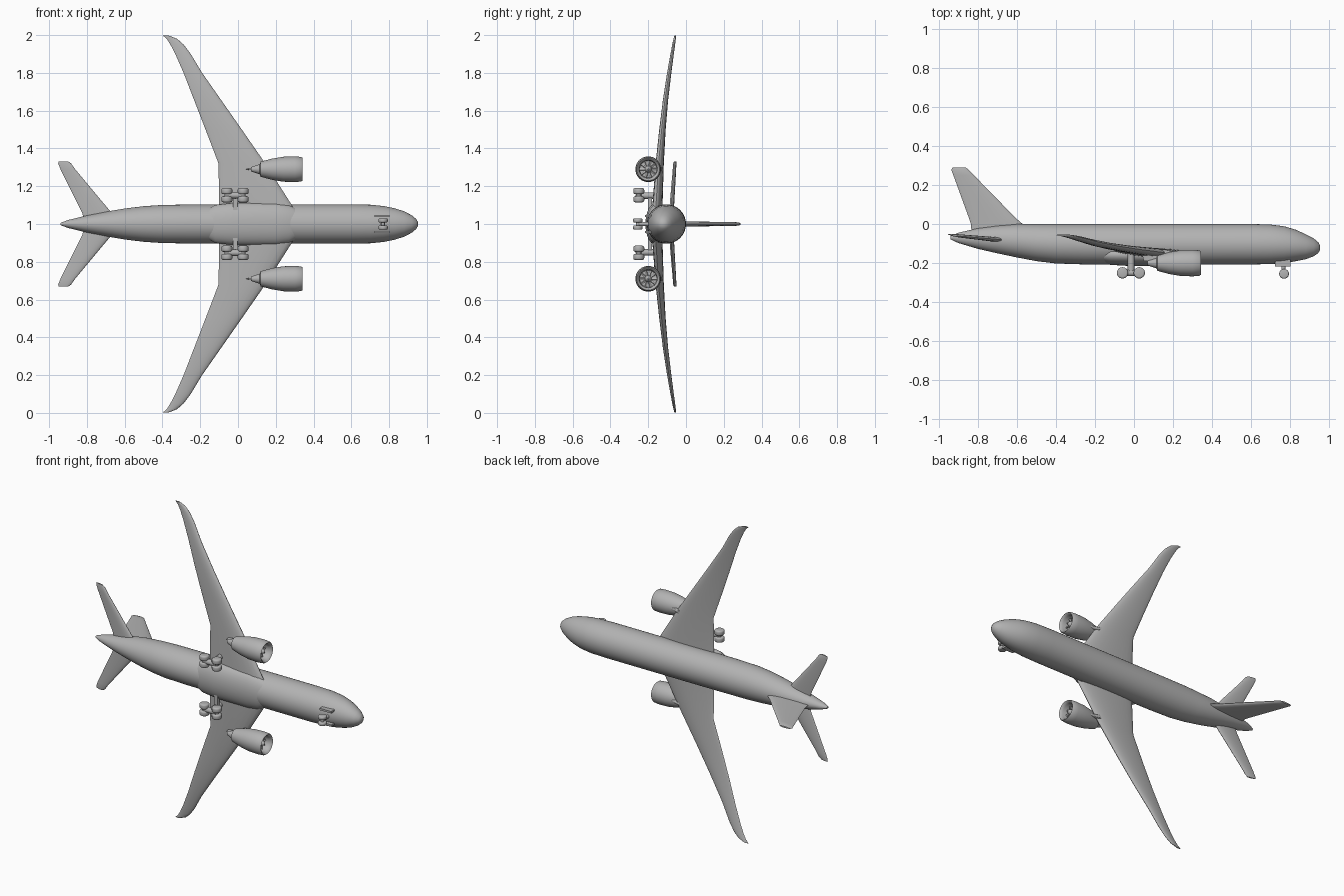
import bpy, bmesh, math
from mathutils import Vector, Matrix

if "Cube" in bpy.data.objects:
    bpy.data.objects.remove(bpy.data.objects["Cube"])

# Nose points to +x, the aircraft's upper side to +y, wings spread along z about z = 1
grey = bpy.data.materials.new("light_grey")
grey.diffuse_color = (0.45, 0.45, 0.45, 1)
grey.use_nodes = True
grey.node_tree.nodes["Principled BSDF"].inputs["Base Color"].default_value = grey.diffuse_color
TAU = 2 * math.pi


def finish(name, bm, mirror=False, angle=40):
    bmesh.ops.recalc_face_normals(bm, faces=bm.faces)
    me = bpy.data.meshes.new(name)
    bm.to_mesh(me)
    bm.free()
    ob = bpy.data.objects.new(name, me)
    bpy.context.collection.objects.link(ob)
    ob.location = (0, 0, 1)
    me.materials.append(grey)
    if mirror:
        m = ob.modifiers.new("mirror", 'MIRROR')
        m.use_axis = (False, False, True)
    bpy.context.view_layer.objects.active = ob
    ob.select_set(True)
    bpy.ops.object.shade_smooth_by_angle(angle=math.radians(angle))
    ob.select_set(False)
    return ob


def loft(bm, rings):
    loops = [[bm.verts.new(p) for p in r] for r in rings]
    n = len(loops[0])
    for a, b in zip(loops, loops[1:]):
        for i in range(n):
            j = (i + 1) % n
            bm.faces.new((a[i], a[j], b[j], b[i]))
    bm.faces.new(loops[0])
    bm.faces.new(loops[-1][::-1])


def ellipse(x, y, ry, rz, z=0, n=40):
    return [(x, y + ry * math.cos(TAU * i / n), z + rz * math.sin(TAU * i / n))
            for i in range(n)]


def airfoil(le, te, y, thick, span, upright=False, twist=0.0, n=24):
    """Section between leading and trailing edge; twist lifts the trailing edge."""
    pts = []
    for i in range(n):
        t = TAU * i / n
        u = math.cos(t)
        x = (le + te) / 2 + (le - te) / 2 * u
        h = thick / 2 * math.sin(t) * (0.85 + 0.3 * u) - twist * u
        pts.append((x, span, h) if upright else (x, y + h, span))
    return pts


def cylinder(bm, centre, radius, length, axis='Z', n=24, bevel=0.0):
    rot = {'Z': Matrix(), 'Y': Matrix.Rotation(math.pi / 2, 4, 'X'),
           'X': Matrix.Rotation(math.pi / 2, 4, 'Y')}[axis]
    part = bmesh.new()
    bmesh.ops.create_cone(part, cap_ends=True, segments=n, radius1=radius, radius2=radius,
                          depth=length, matrix=Matrix.Translation(centre) @ rot)
    if bevel:
        rims = [e for e in part.edges if any(len(f.verts) > 4 for f in e.link_faces)]
        bmesh.ops.bevel(part, geom=rims, offset=bevel, segments=3, affect='EDGES', profile=0.5)
    tmp = bpy.data.meshes.new("tmp")
    part.to_mesh(tmp)
    part.free()
    bm.from_mesh(tmp)
    bpy.data.meshes.remove(tmp)


def box(bm, centre, size, rot=Matrix()):
    bmesh.ops.create_cube(bm, size=1, matrix=Matrix.Translation(centre) @ rot
                          @ Matrix.Diagonal((*size, 1)))


# Fuselage: x, top, bottom, half width
stations = [(-0.94, -0.062, -0.078, 0.006), (-0.90, -0.045, -0.097, 0.021),
            (-0.80, -0.022, -0.127, 0.045), (-0.70, -0.008, -0.15, 0.065),
            (-0.60, 0.0, -0.171, 0.082), (-0.50, 0.0, -0.19, 0.094),
            (-0.40, 0.0, -0.202, 0.101), (-0.25, 0.0, -0.207, 0.103),
            (0.0, 0.0, -0.208, 0.104), (0.60, 0.0, -0.207, 0.104),
            (0.70, -0.003, -0.205, 0.102), (0.77, -0.012, -0.2, 0.095),
            (0.83, -0.03, -0.19, 0.083), (0.88, -0.053, -0.18, 0.067),
            (0.92, -0.074, -0.165, 0.046), (0.943, -0.093, -0.149, 0.027),
            (0.953, -0.11, -0.132, 0.01)]
bm = bmesh.new()
loft(bm, [ellipse(x, (t + b) / 2, (t - b) / 2, w) for x, t, b, w in stations])
finish("fuselage", bm)

# Belly fairing around the wing roots
bm = bmesh.new()
loft(bm, [ellipse(x, -0.158, 0.057 * k, 0.112 * k) for x, k in
          ((-0.18, 0.6), (-0.12, 0.9), (-0.02, 1), (0.2, 1), (0.27, 0.9), (0.33, 0.6))])
finish("belly_fairing", bm)

# Main wings: span, leading edge, trailing edge, height, thickness
wing = [(0.0, 0.34, -0.10, -0.150, 0.060), (0.10, 0.285, -0.10, -0.148, 0.056),
        (0.32, 0.145, -0.103, -0.137, 0.046), (0.50, 0.02, -0.172, -0.123, 0.036),
        (0.65, -0.085, -0.230, -0.108, 0.030), (0.80, -0.19, -0.288, -0.088, 0.025),
        (0.90, -0.25, -0.332, -0.073, 0.020), (0.95, -0.288, -0.358, -0.065, 0.017),
        (0.98, -0.322, -0.377, -0.060, 0.014), (0.997, -0.365, -0.397, -0.057, 0.010)]
bm = bmesh.new()
loft(bm, [airfoil(l, t, y, th, s, twist=0.012 * (1 - s)) for s, l, t, y, th in wing])
finish("wing", bm, True)

# Tailplane
tail = [(0.0, -0.62, -0.81, -0.080, 0.028), (0.06, -0.67, -0.825, -0.076, 0.026),
        (0.29, -0.862, -0.94, -0.060, 0.018), (0.32, -0.883, -0.952, -0.058, 0.016),
        (0.332, -0.90, -0.95, -0.057, 0.009)]
bm = bmesh.new()
loft(bm, [airfoil(l, t, y, th, s, twist=0.005) for s, l, t, y, th in tail])
finish("tailplane", bm, True)

# Upright fin: height, leading edge, trailing edge, thickness
fin = [(-0.06, -0.54, -0.83, 0.032), (0.0, -0.57, -0.835, 0.032), (0.03, -0.605, -0.845, 0.030),
       (0.25, -0.82, -0.925, 0.022), (0.277, -0.846, -0.935, 0.020), (0.288, -0.86, -0.93, 0.010)]
bm = bmesh.new()
loft(bm, [airfoil(l, t, 0, th, h, True) for h, l, t, th in fin])
finish("fin", bm)

# Engine nacelle with hollow intake
EY, EZ = -0.2, 0.29
bm = bmesh.new()
loft(bm, [ellipse(x, EY, r, r, EZ, 32) for x, r in
          ((0.29, 0.045), (0.325, 0.048), (0.338, 0.054), (0.342, 0.060), (0.335, 0.065),
           (0.30, 0.068), (0.24, 0.066), (0.18, 0.056), (0.12, 0.040), (0.115, 0.027),
           (0.07, 0.012))])
finish("engine_nacelle", bm, True)

# Fan blades and spinner
bm = bmesh.new()
loft(bm, [ellipse(x, EY, r, r, EZ, 20) for x, r in
          ((0.28, 0.019), (0.305, 0.018), (0.32, 0.011), (0.327, 0.003))])
for i in range(10):
    rot = Matrix.Rotation(TAU * i / 10, 4, 'X')
    c = Vector((0.298, EY, EZ)) + rot @ Vector((0, 0.03, 0))
    box(bm, c, (0.006, 0.036, 0.010), rot @ Matrix.Rotation(0.5, 4, 'Y'))
finish("engine_fan", bm, True)

# Pylon joining engine and wing
bm = bmesh.new()
loft(bm, [airfoil(l, t, 0, 0.024, h, True) for h, l, t in
          ((-0.19, 0.25, 0.05), (-0.15, 0.24, 0.04), (-0.13, 0.16, 0.03))])
for v in bm.verts:
    v.co.z += EZ
finish("engine_pylon", bm, True)

# Main landing gear: strut, bogie beam and four wheels per side
bm = bmesh.new()
cylinder(bm, (-0.015, -0.195, 0.15), 0.017, 0.11, 'Y')
cylinder(bm, (-0.015, -0.25, 0.152), 0.017, 0.09, 'X')
box(bm, (-0.015, -0.19, 0.11), (0.025, 0.02, 0.08))
for x in (-0.059, 0.027):
    cylinder(bm, (x, -0.25, 0.152), 0.012, 0.06)
    for z in (0.131, 0.174):
        cylinder(bm, (x, -0.25, z), 0.029, 0.032, bevel=0.009)
finish("main_gear", bm, True)

# Nose landing gear with two wheels and bay doors
bm = bmesh.new()
cylinder(bm, (0.765, -0.22, 0), 0.011, 0.08, 'Y')
cylinder(bm, (0.768, -0.255, 0), 0.009, 0.05)
for z in (-0.019, 0.019):
    cylinder(bm, (0.768, -0.255, z), 0.025, 0.022, bevel=0.007)
for z in (-0.042, 0.042):
    box(bm, (0.762, -0.2, z), (0.08, 0.035, 0.012))
finish("nose_gear", bm)
